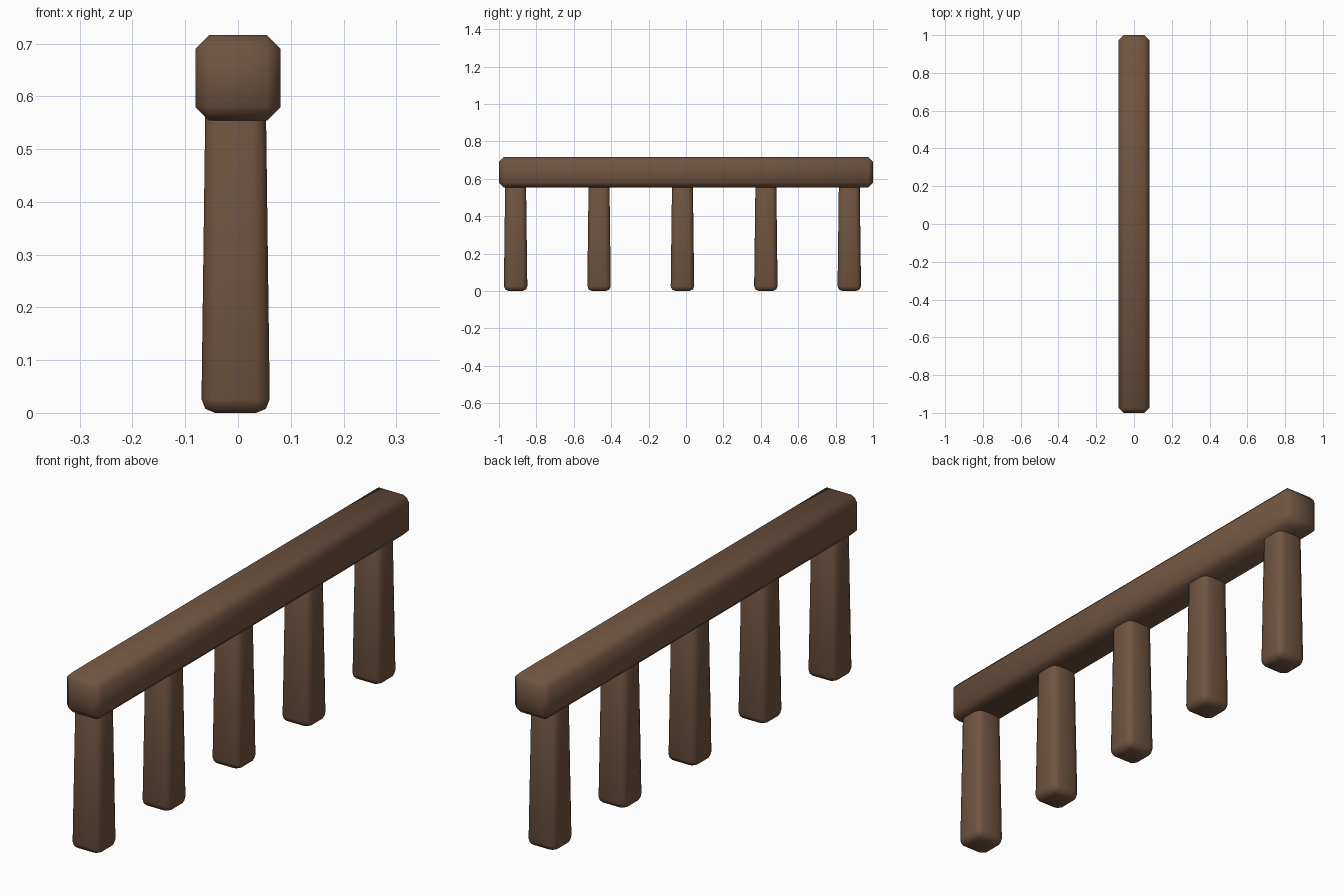
import bpy, bmesh
from mathutils import Vector

if "Cube" in bpy.data.objects:
    bpy.data.objects.remove(bpy.data.objects["Cube"])

wood = bpy.data.materials.new("dark_wood")
wood.diffuse_color = (0.165, 0.09, 0.052, 1)
wood.use_nodes = True
wood.node_tree.nodes["Principled BSDF"].inputs["Base Color"].default_value = wood.diffuse_color


def bevelled_block(name, center, size, top_scale, bevel, segments):
    """Box with optional taper towards the top and bevelled edges, smooth shaded."""
    bm = bmesh.new()
    bmesh.ops.create_cube(bm, size=1)
    for v in bm.verts:
        s = top_scale if v.co.z > 0 else 1
        v.co = Vector((v.co.x * size[0] * s, v.co.y * size[1] * s, v.co.z * size[2]))
    bmesh.ops.bevel(bm, geom=bm.edges[:], offset=bevel, segments=segments,
                    profile=0.5, affect='EDGES')
    for f in bm.faces:
        f.smooth = True
    mesh = bpy.data.meshes.new(name)
    bm.to_mesh(mesh)
    bm.free()
    mesh.materials.append(wood)
    obj = bpy.data.objects.new(name, mesh)
    obj.location = center
    bpy.context.collection.objects.link(obj)
    return obj


# Top rail
bevelled_block("rail", (0, 0, 0.635), (0.162, 2.0, 0.162), 1, 0.026, 1)

# Five tapered posts, sunk into the rail
for i in range(5):
    y = -0.911 + i * 0.446
    bevelled_block(f"post_{i + 1}", (-0.0045, y, 0.325), (0.13, 0.126, 0.65),
                   0.87, 0.026, 2)
